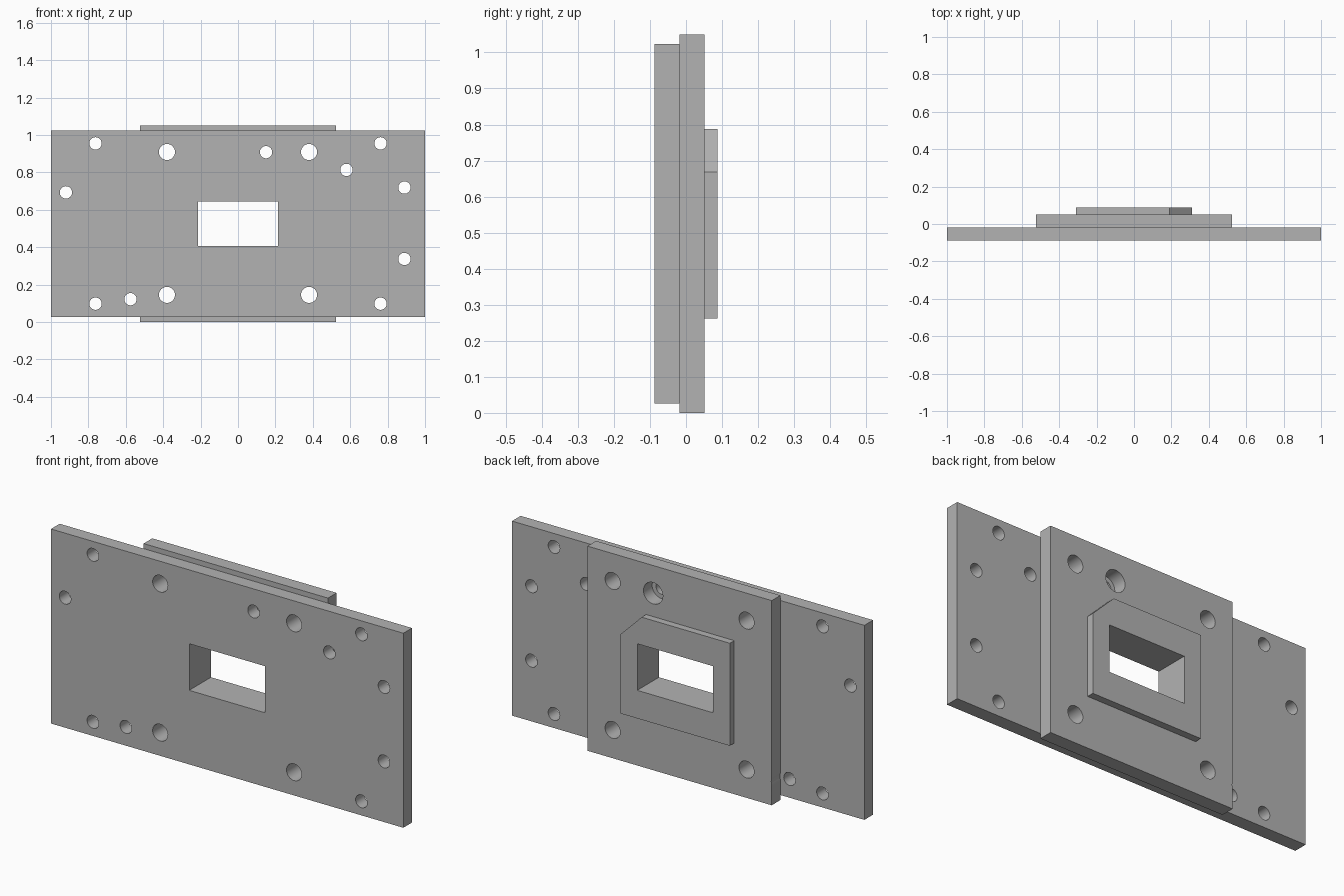
import bpy, bmesh
from math import cos, sin, tau

cube = bpy.data.objects.get("Cube")
if cube:
    bpy.data.objects.remove(cube, do_unlink=True)

grey = bpy.data.materials.new("machined_grey")
grey.use_nodes = True
colour = (0.45, 0.45, 0.45, 1)
grey.diffuse_color = colour
grey.node_tree.nodes["Principled BSDF"].inputs["Base Color"].default_value = colour


def rect(x, z0, z1):
    return [(-x, z0), (x, z0), (x, z1), (-x, z1)]


def circle(x, z, r, n=32):
    return [(x + r * cos(tau * i / n), z + r * sin(tau * i / n)) for i in range(n)]


def add_prism(bm, outline, y0, y1):
    """Extrude an x-z outline from y0 back to y1."""
    face = bm.faces.new([bm.verts.new((x, y0, z)) for x, z in outline])
    out = bmesh.ops.extrude_face_region(bm, geom=[face])["geom"]
    verts = [v for v in out if isinstance(v, bmesh.types.BMVert)]
    bmesh.ops.translate(bm, verts=verts, vec=(0, y1 - y0, 0))


def make_object(name, outlines, y0, y1):
    bm = bmesh.new()
    for outline in outlines:
        add_prism(bm, outline, y0, y1)
    bmesh.ops.recalc_face_normals(bm, faces=bm.faces)
    mesh = bpy.data.meshes.new(name)
    bm.to_mesh(mesh)
    bm.free()
    mesh.materials.append(grey)
    obj = bpy.data.objects.new(name, mesh)
    bpy.context.collection.objects.link(obj)
    return obj


def drilled_plate(name, outline, y0, y1, openings):
    plate = make_object(name, [outline], y0, y1)
    cutter = make_object(name + "_cutter", openings, y0 - 0.1, y1 + 0.1)
    cutter.hide_render = True
    mod = plate.modifiers.new("openings", "BOOLEAN")
    mod.operation, mod.solver, mod.object = "DIFFERENCE", "EXACT", cutter
    bpy.ops.object.select_all(action="DESELECT")
    plate.select_set(True)
    bpy.context.view_layer.objects.active = plate
    bpy.ops.object.modifier_apply(modifier=mod.name)
    bpy.data.objects.remove(cutter, do_unlink=True)
    bpy.ops.object.shade_smooth_by_angle()
    return plate


# Openings shared by the stacked plates
window = rect(0.215, 0.406, 0.645)
bolt_holes = [circle(x, z, 0.043) for x in (-0.38, 0.38) for z in (0.145, 0.909)]
dowels = [(0.15, 0.908), (0.58, 0.813), (-0.575, 0.122)]

# Small holes through the wide plate only
corner_holes = [(x, z) for x in (-0.762, 0.762) for z in (0.098, 0.955)]
side_holes = [(-0.92, 0.693), (0.89, 0.719), (0.89, 0.337)]
small_holes = [circle(x, z, 0.033) for x, z in corner_holes + side_holes + dowels]

# Wide front plate
drilled_plate("front_plate", rect(1, 0.026, 1.024), -0.088, -0.018,
              [window] + bolt_holes + small_holes)

# Narrower back plate, with dowel clearances (one just notches its edge)
clearances = [circle(x, z, 0.055) for x, z in dowels]
drilled_plate("back_plate", rect(0.523, 0, 1.05), -0.018, 0.052,
              [window] + bolt_holes + clearances)

# Raised frame round the window, with one clipped upper corner
frame = [(-0.31, 0.262), (0.31, 0.262), (0.31, 0.668), (0.19, 0.788), (-0.31, 0.788)]
drilled_plate("window_frame", frame, 0.052, 0.088, [window])
